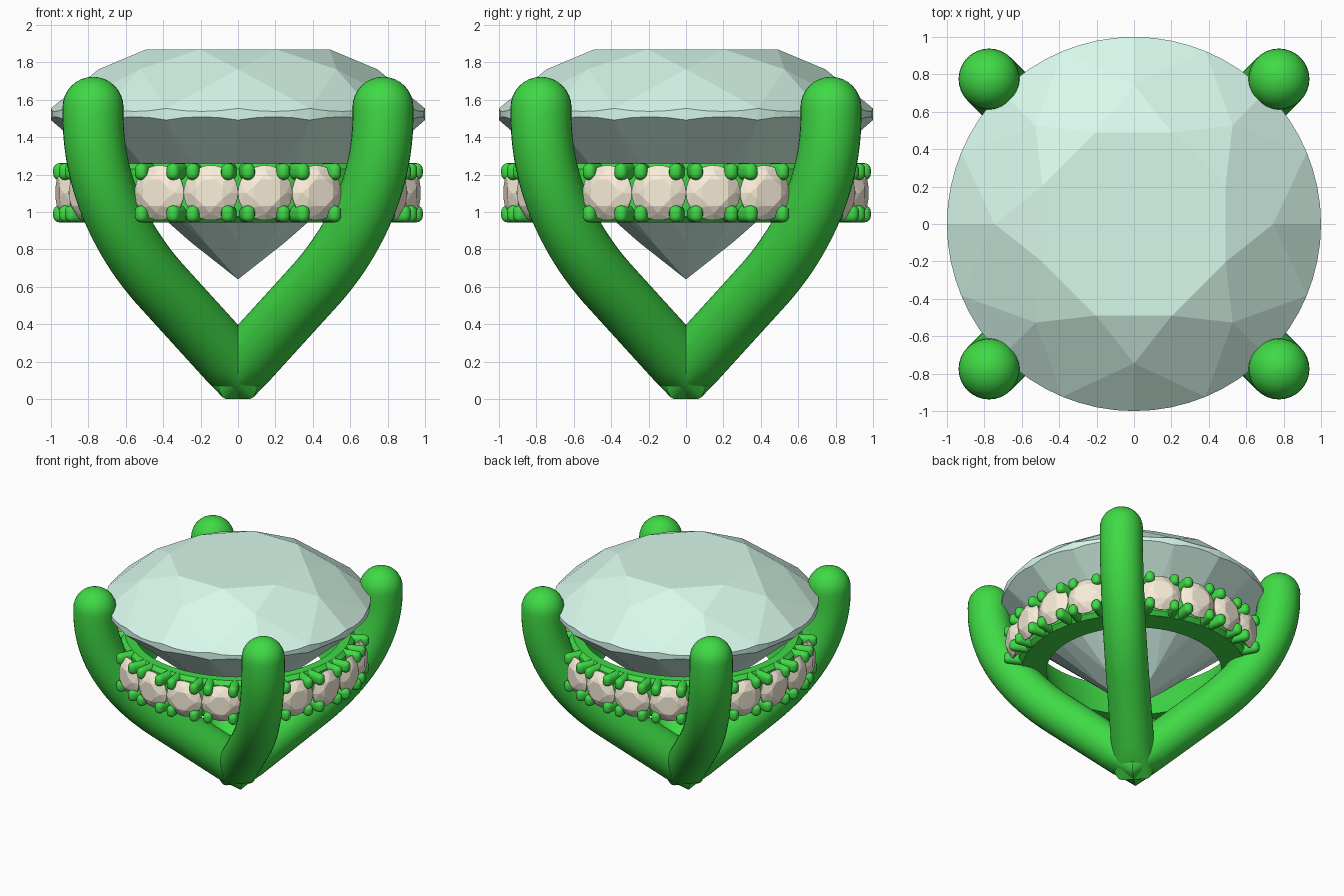
import bpy, bmesh
from math import sin, cos, pi, sqrt, radians
from mathutils import Vector, Matrix
from mathutils.geometry import interpolate_bezier

if "Cube" in bpy.data.objects:
    bpy.data.objects.remove(bpy.data.objects["Cube"])


def material(name, rgb):
    m = bpy.data.materials.new(name)
    m.diffuse_color = (*rgb, 1)
    m.use_nodes = True
    m.node_tree.nodes["Principled BSDF"].inputs["Base Color"].default_value = m.diffuse_color
    return m


METAL = material("green_metal", (0.05, 0.70, 0.06))
MINT = material("mint_stone", (0.68, 0.94, 0.83))
CREAM = material("cream_stone", (0.95, 0.86, 0.70))


def to_mesh(name, faces, mat):
    """Mesh from faces given as lists of points; shared points are welded."""
    bm = bmesh.new()
    for f in faces:
        bm.faces.new([bm.verts.new(p) for p in f])
    bmesh.ops.remove_doubles(bm, verts=bm.verts, dist=1e-5)
    bmesh.ops.recalc_face_normals(bm, faces=bm.faces)
    me = bpy.data.meshes.new(name)
    bm.to_mesh(me)
    bm.free()
    me.materials.append(mat)
    return me


def add(name, me, matrix=Matrix()):
    ob = bpy.data.objects.new(name, me)
    bpy.context.collection.objects.link(ob)
    ob.matrix_world = matrix
    return ob


def skin(rings, closed=False):
    """Quads between successive closed rings of points."""
    faces = []
    pairs = list(zip(rings, rings[1:] + rings[:1])) if closed else list(zip(rings, rings[1:]))
    for a, b in pairs:
        n = len(a)
        faces += [[a[i], a[(i + 1) % n], b[(i + 1) % n], b[i]] for i in range(n)]
    return faces


# Round brilliant cut, girdle at local z = 0, radius 1
GIRDLE = 1.52


def brilliant(name, mat, arc=4):
    def P(r, i, z):
        a = i * pi / 8
        return Vector((r * cos(a), r * sin(a), z - GIRDLE))

    def table(i): return P(0.53, i, 1.87)
    def star(i): return P(0.745, i, 1.763)
    def low(i): return P(0.25, i, 0.837)
    culet = Vector((0, 0, 0.64 - GIRDLE))

    def rim(i, apex, z):
        """Girdle arc lying in the plane of one half facet (gives scallops)."""
        a, b = P(1, i, z), P(1, i + 1, z)
        n = (a - apex).cross(b - apex)
        pts = []
        for j in range(arc + 1):
            p = P(1, i + j / arc, z)
            p.z = apex.z - (n.x * (p.x - apex.x) + n.y * (p.y - apex.y)) / n.z
            pts.append(p)
        return pts

    faces = [[table(i) for i in range(1, 17, 2)]]
    for i in range(16):
        e = i + i % 2
        up, dn = rim(i, star(e), 1.554), rim(i, low(e), 1.492)
        faces += [[star(e)] + up, [low(e)] + dn]
        faces += [[up[j], up[j + 1], dn[j + 1], dn[j]] for j in range(arc)]
    for o in range(1, 17, 2):
        faces.append([table(o), star(o - 1), P(1, o, 1.554), star(o + 1)])
        faces.append([table(o), table(o + 2), star(o + 1)])
        faces.append([culet, low(o - 1), P(1, o, 1.492), low(o + 1)])
    return to_mesh(name, faces, mat)


add("centre_stone", brilliant("centre_stone", MINT), Matrix.Translation((0, 0, GIRDLE)))

# Four curved prongs meeting at the base, drawn in a radial plane
R, SIDES = 0.163, 32
path = [Vector((0.4 * k / 8, 0.155 + 0.44 * k / 8)) for k in range(8)]
path += [Vector(p[:2]) for p in interpolate_bezier(
    Vector((0.4, 0.595)), Vector((0.58, 0.79)), Vector((0.77, 1.1)), Vector((0.775, 1.5)), 20)]
path = [(Vector((p.x * sqrt(2), p.y)), R) for p in path]
tip = Vector((0.775 * sqrt(2), 1.56))
for k in range(9):
    a = k / 8 * radians(89.5)
    path.append((tip + Vector((0, R * sin(a))), R * cos(a)))

rings = []
for k, (c, r) in enumerate(path):
    t = (path[min(k + 1, len(path) - 1)][0] - path[max(k - 1, 0)][0]).normalized()
    ring = []
    for j in range(SIDES):
        a = 2 * pi * j / SIDES
        p = Vector((c.x - t.y * r * cos(a), r * sin(a), c.y + t.x * r * cos(a)))
        if k < 8 and (k == 0 or p.x < 0):    # mitre at the centre
            p.z -= t.y / t.x * p.x
            p.x = 0
        p.z = max(p.z, 0)                    # flat foot
        ring.append(p)
    rings.append(ring)
prong_mesh = to_mesh("prong", skin(rings) + [rings[-1]], METAL)
smooth = []
for q in range(4):
    smooth.append(add(f"prong_{q + 1}", prong_mesh, Matrix.Rotation(pi / 4 + q * pi / 2, 4, 'Z')))

# Halo band
profile = [(0.66, 0.945), (0.85, 0.945), (0.88, 0.975), (0.88, 1.23),
           (0.85, 1.26), (0.78, 1.26)]
N = 96
lathe = [[Vector((r * cos(2 * pi * i / N), r * sin(2 * pi * i / N), z)) for i in range(N)]
         for r, z in profile]
smooth.append(add("halo_band", to_mesh("halo_band", skin(lathe, True), METAL)))

# Small claw: rounded bar pointing outward along x
bm = bmesh.new()
bmesh.ops.create_cube(bm, size=1, matrix=Matrix.Diagonal((0.20, 0.07, 0.09, 1)))
bmesh.ops.bevel(bm, geom=bm.edges[:], offset=0.033, segments=4, profile=0.5, affect='EDGES')
claw_mesh = bpy.data.meshes.new("claw")
bm.to_mesh(claw_mesh)
bm.free()
claw_mesh.materials.append(METAL)

# Halo stones facing outward, four claws each, none behind the prongs
accent_mesh = brilliant("accent_stone", CREAM, 2)
count = 0
for i in range(20):
    deg = 9 + 18 * i
    if deg % 90 == 45:
        continue
    count += 1
    turn = Matrix.Rotation(radians(deg), 4, 'Z')
    add(f"accent_stone_{count}", accent_mesh,
        turn @ Matrix.Translation((0.925, 0, 1.103)) @ Matrix.Rotation(pi / 2, 4, 'Y')
        @ Matrix.Scale(0.147, 4))
    for k, (sy, sz) in enumerate([(1, 1), (-1, 1), (1, -1), (-1, -1)]):
        smooth.append(add(f"claw_{count}_{k + 1}", claw_mesh,
                          turn @ Matrix.Translation((0.885, sy * 0.095, 1.103 + sz * 0.113))))

# Smooth shading on metal only
bpy.ops.object.select_all(action='DESELECT')
for ob in smooth:
    ob.select_set(True)
bpy.context.view_layer.objects.active = smooth[0]
bpy.ops.object.shade_smooth_by_angle(angle=radians(40))
